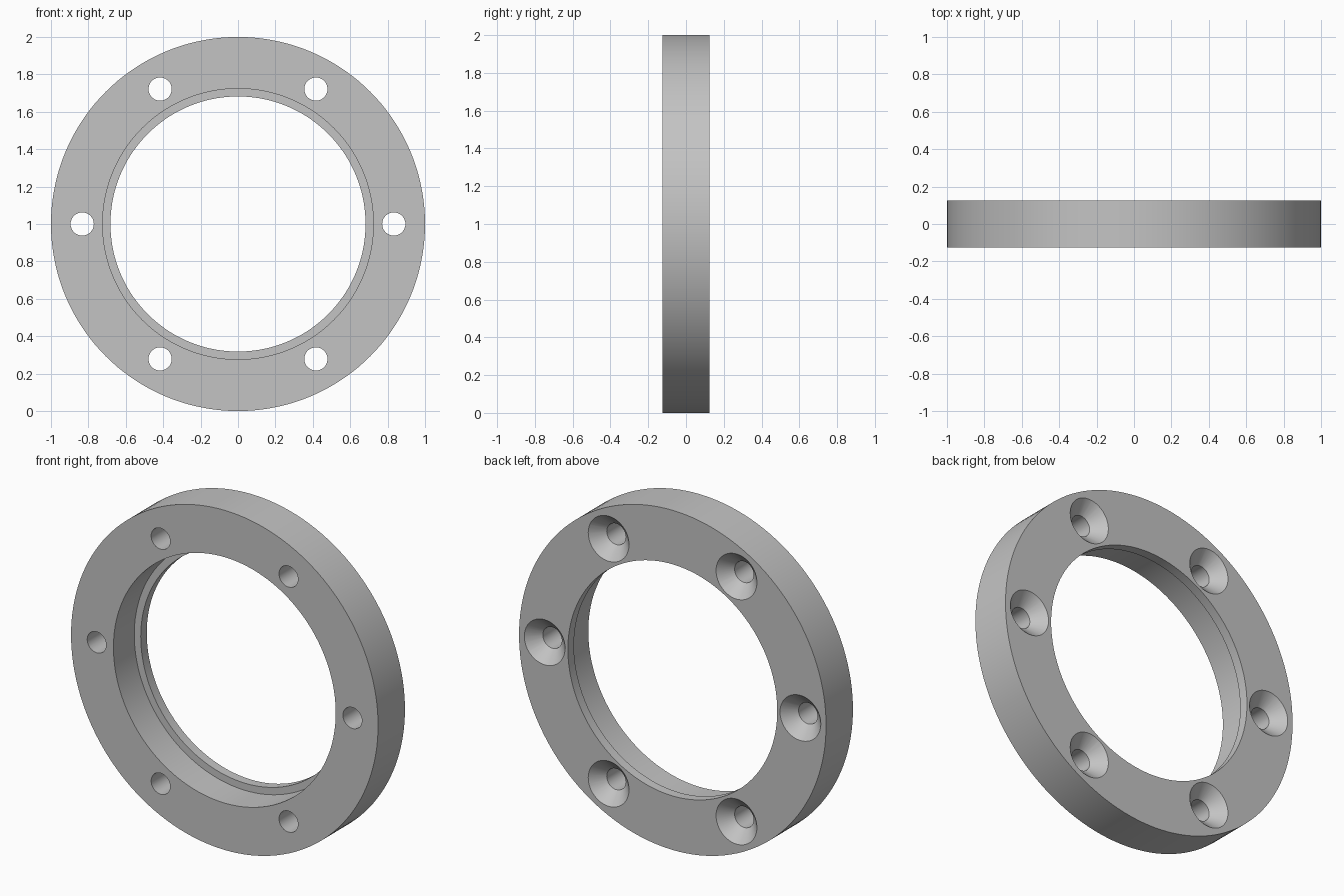
import bpy, bmesh, math
from mathutils import Matrix, Vector

old = bpy.data.objects.get("Cube")
if old:
    bpy.data.objects.remove(old, do_unlink=True)

HALF = 0.125          # half thickness of the ring
CENTRE_Z = 1.0
HOLE_COUNT, HOLE_CIRCLE = 6, 0.833
HOLE_R, SINK_R = 0.062, 0.133

metal = bpy.data.materials.new("grey metal")
metal.use_nodes = True
grey = (0.55, 0.55, 0.55, 1)
metal.diffuse_color = grey
metal.node_tree.nodes["Principled BSDF"].inputs["Base Color"].default_value = grey


def lathe(name, profile, steps, location, closed):
    """Spin an (radius, y) profile about the y axis into a solid."""
    bm = bmesh.new()
    verts = [bm.verts.new((r, y, 0)) for r, y in profile]
    edges = [bm.edges.new(pair) for pair in zip(verts, verts[1:])]
    if closed:
        edges.append(bm.edges.new((verts[-1], verts[0])))
    bmesh.ops.spin(bm, geom=verts + edges, cent=(0, 0, 0), axis=(0, 1, 0),
                   angle=math.tau, steps=steps, use_merge=False)
    bmesh.ops.remove_doubles(bm, verts=bm.verts, dist=1e-5)
    bmesh.ops.recalc_face_normals(bm, faces=bm.faces)
    mesh = bpy.data.meshes.new(name)
    bm.to_mesh(mesh)
    bm.free()
    mesh.materials.append(metal)
    obj = bpy.data.objects.new(name, mesh)
    obj.location = location
    bpy.context.collection.objects.link(obj)
    return obj


# Ring body: wide bore from the front, thin retaining lip at the back
lip_y = HALF - 0.056
ring = lathe("flange_ring",
             [(1, -HALF), (1, HALF), (0.682, HALF), (0.682, lip_y),
              (0.724, lip_y), (0.724, -HALF)],
             144, (0, 0, CENTRE_Z), True)
bpy.context.view_layer.objects.active = ring
ring.select_set(True)

# Countersunk screw holes, widening towards the back
over = 0.05
sink_y = HALF - (SINK_R - HOLE_R)
hole_profile = [(0, -HALF - over), (HOLE_R, -HALF - over), (HOLE_R, sink_y),
                (SINK_R + over, HALF + over), (0, HALF + over)]
for i in range(HOLE_COUNT):
    a = math.tau * i / HOLE_COUNT
    spot = Vector((HOLE_CIRCLE, 0, CENTRE_Z))
    spot = Matrix.Translation((0, 0, CENTRE_Z)) @ Matrix.Rotation(a, 4, 'Y') @ Vector((HOLE_CIRCLE, 0, 0))
    cutter = lathe("hole_cutter", hole_profile, 48, spot, False)
    cutter.hide_render = True
    cut = ring.modifiers.new("screw_hole", 'BOOLEAN')
    cut.operation, cut.solver, cut.object = 'DIFFERENCE', 'EXACT', cutter
    bpy.context.view_layer.update()
    bpy.ops.object.modifier_apply(modifier=cut.name)
    bpy.data.objects.remove(cutter, do_unlink=True)

# Smooth round walls, crisp rims
bpy.ops.object.shade_smooth_by_angle(angle=math.radians(30))
